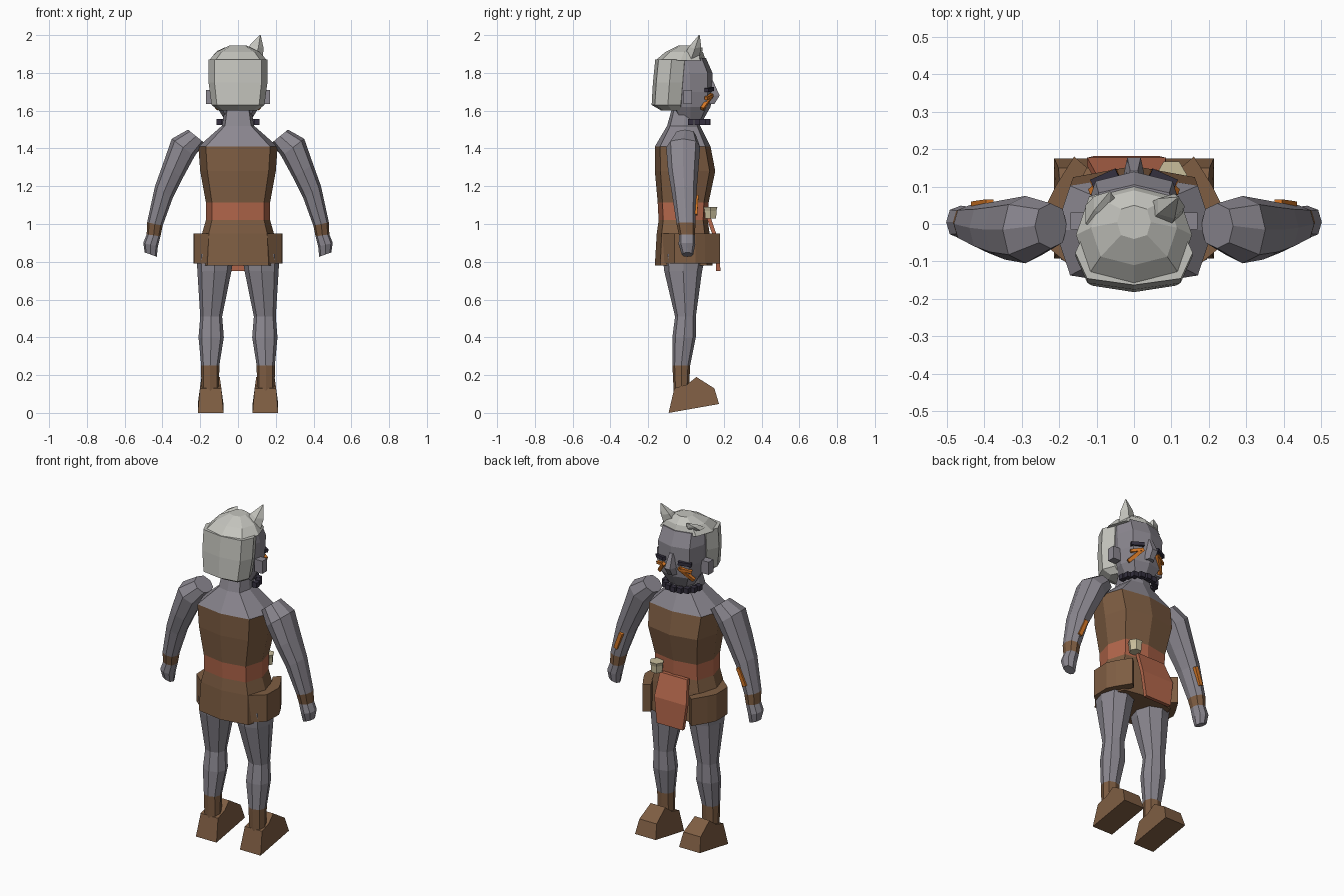
import bpy, bmesh
from math import sin, cos, pi, radians, copysign
from mathutils import Vector

cube = bpy.data.objects.get("Cube")
if cube:
    bpy.data.objects.remove(cube)


def material(name, rgb):
    m = bpy.data.materials.new(name)
    m.use_nodes = True
    m.diffuse_color = (*rgb, 1)
    m.node_tree.nodes["Principled BSDF"].inputs["Base Color"].default_value = (*rgb, 1)
    return m


SKIN = material("grey skin", (0.26, 0.245, 0.28))
HAIR = material("pale hair", (0.55, 0.55, 0.51))
LEATHER = material("brown leather", (0.21, 0.11, 0.055))
SASH = material("russet cloth", (0.45, 0.135, 0.07))
PAINT = material("orange paint", (0.68, 0.19, 0.02))
BONE = material("cream bone", (0.58, 0.51, 0.33))
DARK = material("dark beads", (0.035, 0.03, 0.05))


def solid(name, rings, mats):
    """Skin a stack of point rings; mats gives one material per band."""
    bm = bmesh.new()
    palette = list(dict.fromkeys(mats))
    loops = [[bm.verts.new(p) for p in r] for r in rings]
    n = len(loops[0])
    for a, b, m in zip(loops, loops[1:], mats):
        for i in range(n):
            j = (i + 1) % n
            bm.faces.new((a[i], a[j], b[j], b[i])).material_index = palette.index(m)
    bm.faces.new(loops[0]).material_index = palette.index(mats[0])
    bm.faces.new(loops[-1]).material_index = palette.index(mats[-1])
    bmesh.ops.recalc_face_normals(bm, faces=bm.faces)
    mesh = bpy.data.meshes.new(name)
    bm.to_mesh(mesh)
    bm.free()
    for m in palette:
        mesh.materials.append(m)
    ob = bpy.data.objects.new(name, mesh)
    bpy.context.collection.objects.link(ob)
    return ob


def oval(cx, cy, cz, rx, ry, tilt=0, side=1, p=0.85, n=8):
    """Rounded-square ring, tilted about y and mirrored by side."""
    pts = []
    for i in range(n):
        c, s = cos(2 * pi * i / n), sin(2 * pi * i / n)
        u = rx * copysign(abs(c) ** p, c)
        v = ry * copysign(abs(s) ** p, s)
        t = radians(tilt)
        pts.append((side * (cx + u * cos(t)), cy + v, cz + u * sin(t)))
    return pts


def body(name, levels, mats, p=0.6):
    """Upright loft from (z, half width, y back, y front)."""
    solid(name, [oval(0, (b + f) / 2, z, w, (f - b) / 2, p=p) for z, w, b, f in levels], mats)


def bar(name, a, b, width, depth, mat):
    a, b = Vector(a), Vector(b)
    d = (b - a).normalized()
    out = Vector((0, 1, 0))
    out = (out - d * out.dot(d)).normalized()
    up = d.cross(out)
    corners = [(-1, -1), (1, -1), (1, 1), (-1, 1)]
    return solid(name, [[e + up * i * width / 2 + out * j * depth / 2 for i, j in corners]
                        for e in (a, b)], [mat])


def box(name, c, size, mat):
    x, y, z = c
    h = size[2] / 2
    return bar(name, (x, y, z - h), (x, y, z + h), size[0], size[1], mat)


# Torso: skirt, belt, jerkin, shoulders and neck
body("torso", [(0.78, 0.2, -0.165, 0.14), (0.95, 0.19, -0.155, 0.125), (1.02, 0.17, -0.145, 0.115),
               (1.115, 0.17, -0.15, 0.12), (1.28, 0.2, -0.165, 0.155), (1.41, 0.21, -0.165, 0.13),
               (1.52, 0.085, -0.1, 0.075), (1.61, 0.07, -0.075, 0.065)],
     [LEATHER, LEATHER, SASH, LEATHER, LEATHER, SKIN, SKIN])

# Head, nose
body("head", [(1.55, 0.07, -0.04, 0.09), (1.62, 0.112, -0.08, 0.13), (1.7, 0.128, -0.1, 0.14),
              (1.8, 0.132, -0.1, 0.14), (1.88, 0.12, -0.1, 0.105)], [SKIN] * 4, 0.7)
solid("nose", [[(x, 0.12, 1.635) for x in (-0.03, 0.03)] + [(0.015, 0.15, 1.635), (-0.015, 0.15, 1.635)],
               [(x, 0.12, 1.68) for x in (-0.03, 0.03)] + [(0.018, 0.178, 1.68), (-0.018, 0.178, 1.68)],
               [(x, 0.12, 1.76) for x in (-0.02, 0.02)] + [(0.01, 0.142, 1.76), (-0.01, 0.142, 1.76)]],
      [SKIN, SKIN])

# Hair: back fall and crown
body("hair_back", [(1.6, 0.1, -0.13, -0.02), (1.63, 0.14, -0.182, -0.01), (1.75, 0.156, -0.175, 0.0),
                   (1.87, 0.157, -0.163, 0.01)], [HAIR] * 3, 0.65)
body("hair_crown", [(1.865, 0.155, -0.163, 0.105), (1.91, 0.115, -0.11, 0.09),
                    (1.945, 0.045, -0.04, 0.05)], [HAIR] * 2, 0.75)


def tuft(name, base, tip, r):
    base, tip = Vector(base), Vector(tip)
    rings = []
    for t, k in ((0, 1), (0.5, 0.75), (1, 0.06)):
        c = base.lerp(tip, t)
        rings.append(oval(c.x, c.y, c.z, r * k, r * k * 0.85, tilt=-15, n=5, p=1))
    solid(name, rings, [HAIR] * 2)


tuft("upright_tuft", (0.075, 0.025, 1.88), (0.117, 0.07, 2.0), 0.055)
tuft("folded_tuft", (-0.09, 0.025, 1.885), (-0.065, 0.085, 1.935), 0.05)

# Jaw beads
for i in range(9):
    a = pi * i / 8
    box(f"jaw_bead_{i + 1}", (0.1 * cos(a), 0.025 + 0.09 * sin(a), 1.54), (0.03, 0.03, 0.03), DARK)

# Loin flap and bone charm
solid("loin_flap", [[(-w + o, y, z), (w + o, y, z), (w + o, y + 0.022, z), (-w + o, y + 0.022, z)]
                    for w, o, y, z in ((0.09, -0.01, 0.11, 1.03), (0.105, -0.02, 0.155, 0.9),
                                       (0.085, -0.02, 0.16, 0.75))], [SASH] * 2)
solid("bone_charm", [oval(0.1, 0.13, z, r, r, p=1, n=6) for z, r in ((1.03, 0.034), (1.07, 0.036), (1.09, 0.042))],
      [BONE] * 2)

for s, label in ((1, "left"), (-1, "right")):
    # Arm with wrist cuff
    arm = [(0.222, -0.005, 1.465, 0.055, 0.06, 39), (0.29, -0.015, 1.405, 0.076, 0.09, 37),
           (0.345, -0.015, 1.28, 0.064, 0.08, 34), (0.392, -0.01, 1.17, 0.056, 0.066, 32),
           (0.44, 0, 1.0, 0.042, 0.05, 12), (0.447, 0.005, 0.94, 0.037, 0.042, 8),
           (0.463, 0.005, 0.89, 0.04, 0.044, 15), (0.462, 0.008, 0.838, 0.034, 0.03, 20)]
    solid(f"{label}_arm", [oval(*r, side=s) for r in arm], [SKIN] * 4 + [LEATHER] + [SKIN] * 2)
    bar(f"{label}_forearm_stripe", (s * 0.385, 0.056, 1.15), (s * 0.425, 0.05, 1.05), 0.022, 0.02, PAINT)

    # Leg with boot shaft
    leg = [(0.12, -0.01, 0.84, 0.1, 0.115), (0.125, -0.015, 0.75, 0.09, 0.1), (0.142, -0.003, 0.51, 0.058, 0.055),
           (0.142, -0.01, 0.4, 0.067, 0.062), (0.147, -0.025, 0.25, 0.048, 0.047), (0.147, -0.025, 0.11, 0.047, 0.04)]
    solid(f"{label}_leg", [oval(*r, side=s) for r in leg], [SKIN] * 4 + [LEATHER])

    # Boot foot, narrower towards the top
    foot = [(-0.092, 0), (-0.062, 0.13), (0.005, 0.15), (0.055, 0.19), (0.15, 0.13), (0.175, 0.047)]
    solid(f"{label}_foot", [[(s * (0.145 + e * (0.068 - 0.14 * max(0, z - 0.05))), y, z) for y, z in foot]
                            for e in (-1, 1)], [LEATHER])

    # Hip guard wrapped round the skirt
    wrap = [(0.15, -0.13), (0.232, -0.06), (0.235, 0.05), (0.21, 0.1), (0.16, 0.18), (0.125, 0.15),
            (0.17, 0.06), (0.17, -0.05)]
    solid(f"{label}_hip_guard", [[(s * x, y, z) for x, y in wrap] for z in (0.79, 0.95)], [LEATHER])

    # Ear, brow and cheek paint
    box(f"{label}_ear", (s * 0.145, 0.008, 1.672), (0.05, 0.045, 0.075), SKIN)
    bar(f"{label}_brow", (s * 0.045, 0.138, 1.715), (s * 0.112, 0.108, 1.708), 0.02, 0.022, DARK)
    bar(f"{label}_cheek_slash", (s * 0.05, 0.138, 1.685), (s * 0.112, 0.085, 1.61), 0.02, 0.018, PAINT)
    bar(f"{label}_cheek_stripe", (s * 0.05, 0.138, 1.682), (s * 0.112, 0.105, 1.665), 0.016, 0.018, PAINT)
